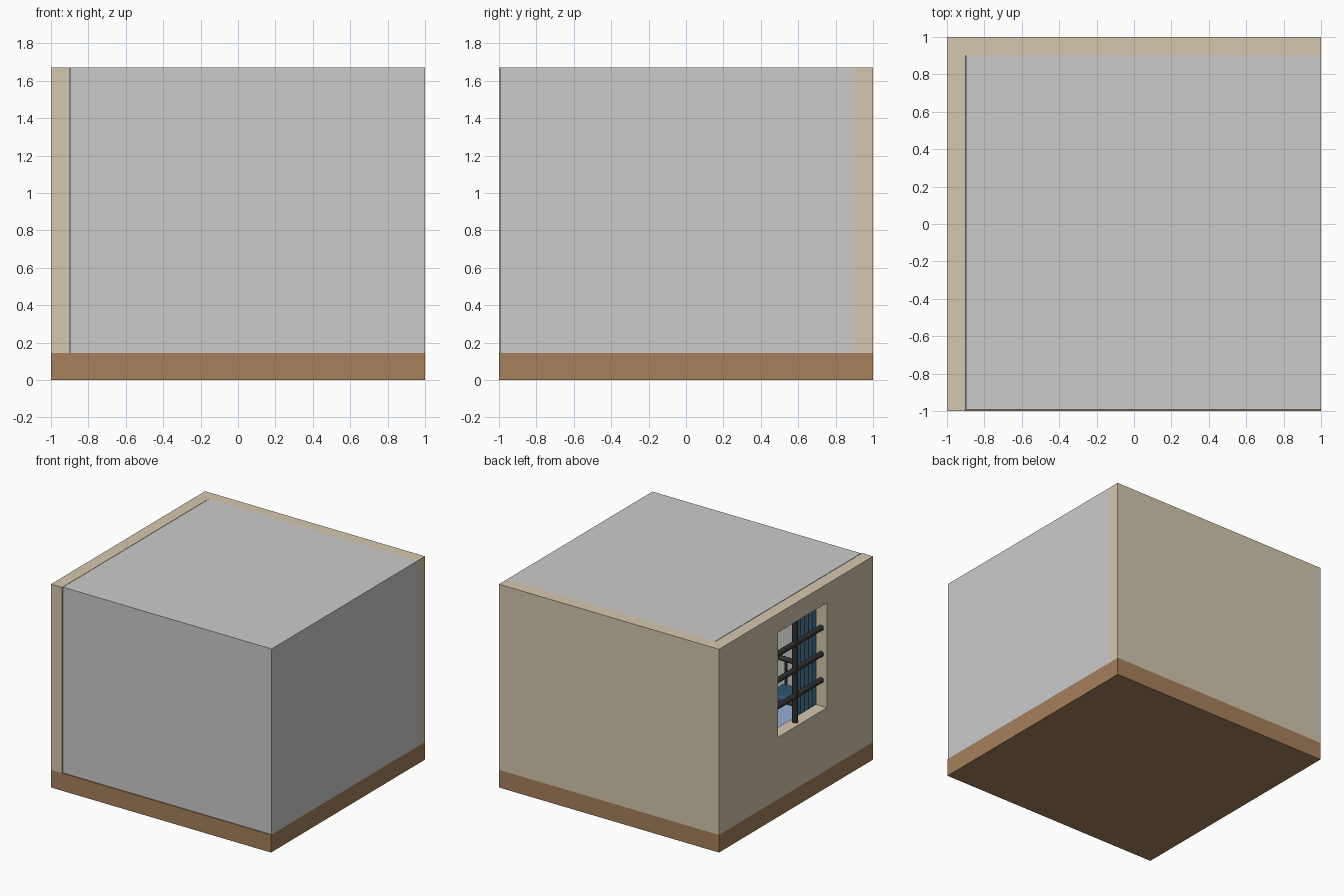
import bpy, bmesh, math
from mathutils import Vector

if "Cube" in bpy.data.objects:
    bpy.data.objects.remove(bpy.data.objects["Cube"])

def mat(name, rgb):
    m = bpy.data.materials.new(name)
    m.diffuse_color = (*rgb, 1)
    m.use_nodes = True
    m.node_tree.nodes["Principled BSDF"].inputs["Base Color"].default_value = m.diffuse_color
    return m

WALL = mat("plaster", (0.66, 0.58, 0.42))
WOOD = mat("wood", (0.38, 0.215, 0.105))
IRON = mat("dark_iron", (0.03, 0.03, 0.03))
BLUE = mat("curtain_blue", (0.03, 0.09, 0.16))
SHEET = mat("sheet_blue", (0.30, 0.42, 0.68))

def from_bmesh(name, bm, material=None):
    me = bpy.data.meshes.new(name)
    bm.to_mesh(me)
    bm.free()
    ob = bpy.data.objects.new(name, me)
    bpy.context.collection.objects.link(ob)
    if material:
        me.materials.append(material)
    return ob

def box(name, lo, hi, material=None, bevel=0):
    bm = bmesh.new()
    bmesh.ops.create_cube(bm, size=1)
    for v in bm.verts:
        v.co = [(a + b) / 2 + c * (b - a) for a, b, c in zip(lo, hi, v.co)]
    ob = from_bmesh(name, bm, material)
    if bevel:
        mod = ob.modifiers.new("soft", 'BEVEL')
        mod.width, mod.segments = bevel, 3
    return ob

def prism(name, pts, z0, z1, material):
    bm = bmesh.new()
    face = bm.faces.new([bm.verts.new((x, y, z0)) for x, y in pts])
    ext = bmesh.ops.extrude_face_region(bm, geom=[face])
    for v in ext["geom"]:
        if isinstance(v, bmesh.types.BMVert):
            v.co.z = z1
    bmesh.ops.recalc_face_normals(bm, faces=bm.faces)
    return from_bmesh(name, bm, material)

def rod(name, a, b, r, material):
    a, b = Vector(a), Vector(b)
    bpy.ops.mesh.primitive_cylinder_add(vertices=20, radius=r, depth=(b - a).length,
                                        location=(a + b) / 2)
    ob = bpy.context.object
    ob.name = name
    ob.rotation_euler = (b - a).to_track_quat('Z', 'Y').to_euler()
    ob.data.materials.append(material)
    bpy.ops.object.shade_smooth_by_angle()
    return ob

FLOOR, TOP = 0.145, 1.67
Y0, Y1, Z0, Z1 = -0.40, 0.235, 0.655, 1.515   # window opening

# floor slab
box("floor", (-1, -1, 0), (1, 1, FLOOR), WOOD)

# L-shaped walls with the window cut through the left one
walls = prism("walls", [(-1, -1), (-0.9, -1), (-0.9, 0.9), (1, 0.9), (1, 1), (-1, 1)],
              FLOOR, TOP, WALL)
cutter = box("window_cutter", (-1.2, Y0, Z0), (-0.7, Y1, Z1))
cutter.hide_render = True
cut = walls.modifiers.new("window", 'BOOLEAN')
cut.operation, cut.object, cut.solver = 'DIFFERENCE', cutter, 'EXACT'
bpy.context.view_layer.objects.active = walls
bpy.ops.object.modifier_apply(modifier="window")
bpy.data.objects.remove(cutter)

# grey enclosing sheet: front, right side and ceiling only
bm = bmesh.new()
x0, x1, y0, y1 = -0.897, 1, -0.992, 0.9
for quad in (((x0, y0, FLOOR), (x1, y0, FLOOR), (x1, y0, TOP), (x0, y0, TOP)),
             ((x1, y0, FLOOR), (x1, y1, FLOOR), (x1, y1, TOP), (x1, y0, TOP)),
             ((x0, y0, TOP), (x1, y0, TOP), (x1, y1, TOP), (x0, y1, TOP))):
    bm.faces.new([bm.verts.new(p) for p in quad])
bmesh.ops.remove_doubles(bm, verts=bm.verts, dist=1e-5)
from_bmesh("enclosure", bm)

# window bars
for i in range(1, 4):
    z = Z0 + (Z1 - Z0) * i / 4
    rod(f"window_bar_{i}", (-0.95, Y0 - 0.02, z), (-0.95, Y1 + 0.02, z), 0.022, IRON)
rod("window_bar_upright", (-0.95, -0.06, Z0 - 0.02), (-0.95, -0.06, Z1 + 0.02), 0.022, IRON)

# pleated curtains on a rod
def curtain(name, ya, yb):
    n = 40
    wave = [(ya + (yb - ya) * i / n, -0.865 + 0.014 * math.sin(i / n * math.tau * 5))
            for i in range(n + 1)]
    pts = [(x + 0.005, y) for y, x in wave] + [(x - 0.005, y) for y, x in reversed(wave)]
    prism(name, pts, 0.60, 1.575, BLUE)

curtain("curtain_front", -0.47, -0.22)
curtain("curtain_back", 0.055, 0.305)
rod("curtain_rod", (-0.865, -0.53, 1.58), (-0.865, 0.365, 1.58), 0.014, IRON)

# bed below the window, head towards the front
BX0, BX1, BY0, BY1 = -0.86, -0.12, -0.95, 0.36
box("bed_base", (BX0, BY0, 0.25), (BX1, BY1, 0.32), IRON)
box("mattress", (BX0 + 0.02, BY0 + 0.03, 0.32), (BX1 - 0.02, BY1 - 0.03, 0.42), SHEET, 0.03)
box("pillow", (BX0 + 0.14, BY0 + 0.06, 0.42), (BX1 - 0.14, BY0 + 0.28, 0.48), BLUE, 0.025)
for end, y, h in (("head", BY0, 0.64), ("foot", BY1, 0.46)):
    for side, x in (("left", BX0), ("right", BX1)):
        rod(f"bed_{end}_post_{side}", (x, y, FLOOR), (x, y, h), 0.02, IRON)
    rod(f"bed_{end}_rail", (BX0, y, h), (BX1, y, h), 0.02, IRON)
    for i in range(1, 6):
        x = BX0 + (BX1 - BX0) * i / 6
        rod(f"bed_{end}_spindle_{i}", (x, y, 0.30), (x, y, h), 0.01, IRON)
